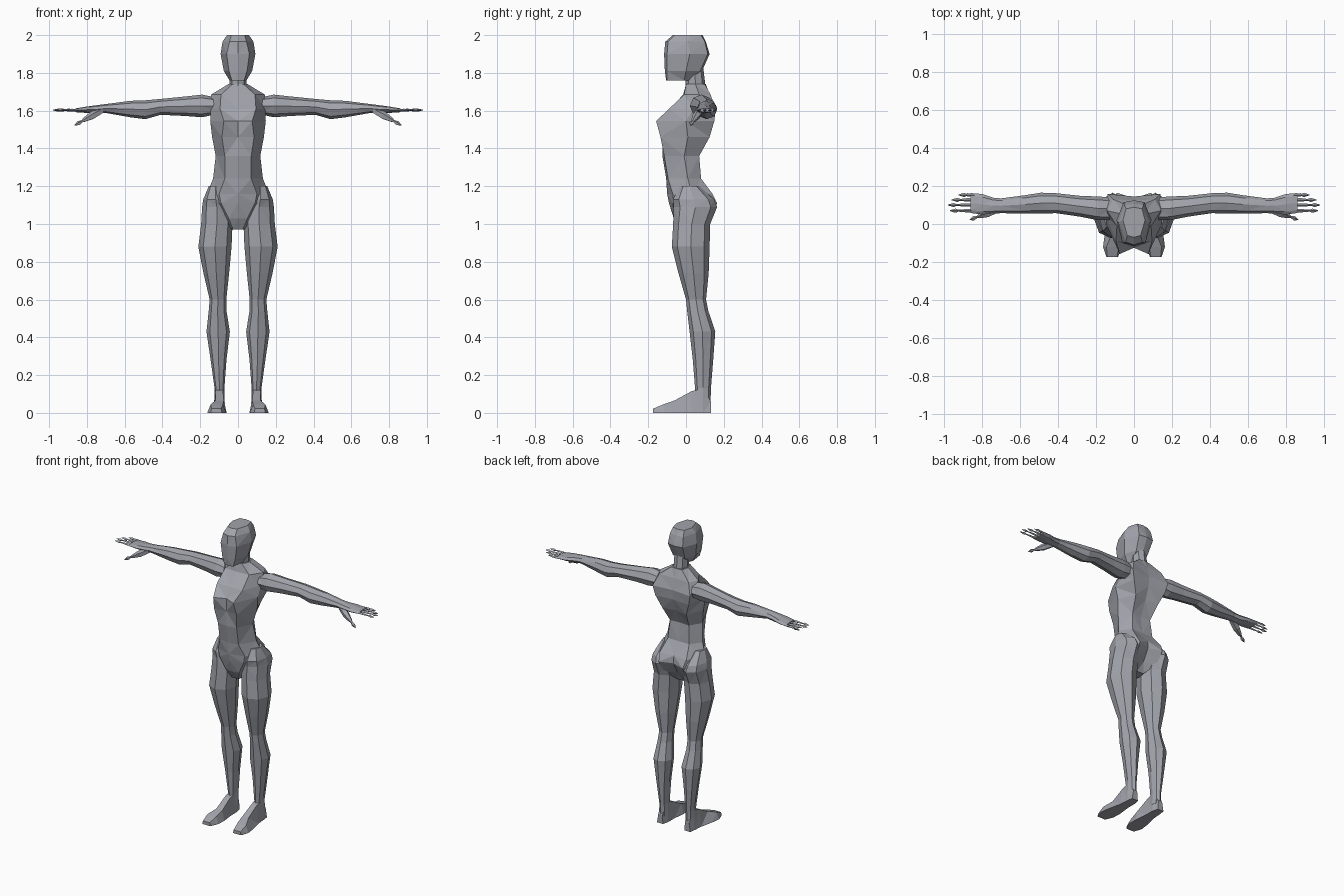
import bpy, bmesh, math
from mathutils import Vector

grey = bpy.data.materials.new("blue_grey")
grey.diffuse_color = (0.36, 0.37, 0.41, 1)


def loft(name, rings, mirror=False):
    """Skin a list of equal-length point rings, cap both ends, flat shaded."""
    bm = bmesh.new()
    vr = [[bm.verts.new(p) for p in r] for r in rings]
    n = len(vr[0])
    for a, b in zip(vr, vr[1:]):
        for i in range(n):
            j = (i + 1) % n
            bm.faces.new((a[i], a[j], b[j], b[i]))
    bm.faces.new(vr[0])
    bm.faces.new(vr[-1])
    # faceted look: split the bent quads into triangles
    bmesh.ops.triangulate(bm, faces=bm.faces[:])
    bmesh.ops.recalc_face_normals(bm, faces=bm.faces[:])
    me = bpy.data.meshes.new(name)
    bm.to_mesh(me)
    bm.free()
    me.materials.append(grey)
    ob = bpy.data.objects.new(name, me)
    bpy.context.collection.objects.link(ob)
    if mirror:
        ob.modifiers.new("mirror", 'MIRROR').use_mirror_merge = False
    return ob


def oval_z(z, cx, cy, rx, ry, n=8):
    return [(cx + rx * math.cos(math.tau * i / n), cy + ry * math.sin(math.tau * i / n), z) for i in range(n)]


def oval_x(x, y0, y1, z0, z1, n=8):
    cy, cz, ry, rz = (y0 + y1) / 2, (z0 + z1) / 2, (y1 - y0) / 2, (z1 - z0) / 2
    return [(x, cy + ry * math.cos(math.tau * i / n), cz + rz * math.sin(math.tau * i / n)) for i in range(n)]


def body_ring(z, yf, bx, by, sx, sy, kx, ky, yb):
    """Symmetric ring: front centre, front corner, side, back corner, back centre."""
    half = [(bx, by), (sx, sy), (kx, ky)]
    return [(x, y, z) for x, y in [(0, yf)] + half + [(0, yb)] + [(-x, y) for x, y in half[::-1]]]


# Torso from crotch to base of neck
torso = [
    (0.97, -0.03, 0.025, -0.03, 0.035, 0.02, 0.025, 0.06, 0.06),
    (1.03, -0.065, 0.05, -0.06, 0.09, 0.02, 0.08, 0.12, 0.09),
    (1.11, -0.09, 0.09, -0.07, 0.165, 0.03, 0.09, 0.165, 0.135),
    (1.16, -0.10, 0.10, -0.07, 0.165, 0.03, 0.10, 0.14, 0.13),
    (1.24, -0.105, 0.07, -0.095, 0.132, 0.01, 0.08, 0.08, 0.08),
    (1.36, -0.125, 0.07, -0.115, 0.118, -0.01, 0.07, 0.07, 0.065),
    (1.46, -0.125, 0.085, -0.135, 0.137, 0.01, 0.09, 0.125, 0.11),
    (1.545, -0.125, 0.075, -0.158, 0.147, 0.0, 0.125, 0.15, 0.14),
    (1.61, -0.085, 0.095, -0.09, 0.145, 0.04, 0.14, 0.158, 0.145),
    (1.685, -0.015, 0.09, -0.01, 0.142, 0.07, 0.11, 0.13, 0.125),
    (1.74, 0.0, 0.03, 0.0, 0.052, 0.05, 0.04, 0.1, 0.105),
]
loft("torso", [body_ring(*r) for r in torso])

# Neck and faceted head
loft("neck", [oval_z(1.68, 0, 0.05, 0.055, 0.06), oval_z(1.74, 0, 0.05, 0.045, 0.052),
              oval_z(1.84, 0, 0.045, 0.045, 0.045)])
head = [
    (1.76, -0.105, 0.033, -0.1, 0.045, -0.01, 0.03, 0.02, 0.02),
    (1.81, -0.112, 0.048, -0.1, 0.075, 0.0, 0.045, 0.075, 0.085),
    (1.90, -0.116, 0.06, -0.1, 0.092, 0.02, 0.055, 0.115, 0.125),
    (1.965, -0.11, 0.045, -0.095, 0.082, 0.01, 0.05, 0.1, 0.105),
    (2.0, -0.07, 0.035, -0.06, 0.058, 0.02, 0.042, 0.08, 0.088),
]
loft("head", [body_ring(*r) for r in head])

# Legs
leg = [
    (1.20, 0.12, 0.02, 0.035, 0.05), (1.13, 0.118, 0.04, 0.066, 0.11),
    (1.09, 0.112, 0.05, 0.078, 0.115), (1.00, 0.112, 0.03, 0.083, 0.098),
    (0.88, 0.122, 0.025, 0.088, 0.10), (0.74, 0.115, 0.04, 0.068, 0.08),
    (0.60, 0.106, 0.053, 0.044, 0.053), (0.54, 0.108, 0.062, 0.047, 0.056),
    (0.43, 0.105, 0.087, 0.062, 0.068), (0.28, 0.103, 0.09, 0.042, 0.054),
    (0.13, 0.098, 0.09, 0.026, 0.042), (0.05, 0.098, 0.09, 0.028, 0.04),
]
loft("leg", [oval_z(*r) for r in leg], True)

# Feet: y, sole inner x, sole outer x, top inner x, top outer x, top z
foot = [
    (0.132, 0.08, 0.125, 0.085, 0.115, 0.06), (0.09, 0.07, 0.13, 0.075, 0.122, 0.13),
    (0.03, 0.07, 0.135, 0.08, 0.118, 0.115), (-0.06, 0.06, 0.155, 0.075, 0.12, 0.066),
    (-0.12, 0.062, 0.163, 0.08, 0.145, 0.045), (-0.175, 0.085, 0.145, 0.09, 0.14, 0.022),
]
loft("foot", [[(a, y, 0), (b, y, 0), (d, y, z), (c, y, z)] for y, a, b, c, d, z in foot], True)

# Arms with palms
arm = [
    (0.12, 0.02, 0.14, 1.58, 1.67), (0.19, 0.02, 0.145, 1.565, 1.685), (0.28, 0.038, 0.148, 1.572, 1.675),
    (0.41, 0.057, 0.162, 1.578, 1.662), (0.49, 0.055, 0.165, 1.555, 1.655),
    (0.57, 0.055, 0.152, 1.565, 1.652), (0.70, 0.057, 0.135, 1.588, 1.635), (0.74, 0.055, 0.138, 1.585, 1.63),
    (0.80, 0.05, 0.158, 1.588, 1.622), (0.86, 0.058, 0.163, 1.592, 1.612),
]
loft("arm", [oval_x(*r) for r in arm], True)

# Fingers: slim shafts with flared pointed tips
for k, (y, tip) in enumerate([(0.07, 0.97), (0.1, 0.98), (0.127, 0.96), (0.153, 0.925)]):
    prof = [(0.84, 0.008), (0.88, 0.009), (tip - 0.045, 0.005), (tip - 0.03, 0.011), (tip, 0.002)]
    loft("finger_%d" % (k + 1), [oval_x(x, y - r, y + r, 1.603 - r * 0.8, 1.603 + r * 0.8, 4) for x, r in prof], True)

# Thumb: fleshy base narrowing to a flared tip
start, end = Vector((0.72, 0.075, 1.602)), Vector((0.865, 0.022, 1.522))
axis = (end - start).normalized()
u = axis.cross(Vector((0, 1, 0))).normalized()
v = axis.cross(u)
thumb = [(0, 0.018), (0.35, 0.022), (0.62, 0.013), (0.74, 0.006), (0.85, 0.012), (1, 0.002)]
loft("thumb", [[start.lerp(end, t) + r * (math.cos(math.tau * i / 5) * u + math.sin(math.tau * i / 5) * v)
                for i in range(5)] for t, r in thumb], True)
